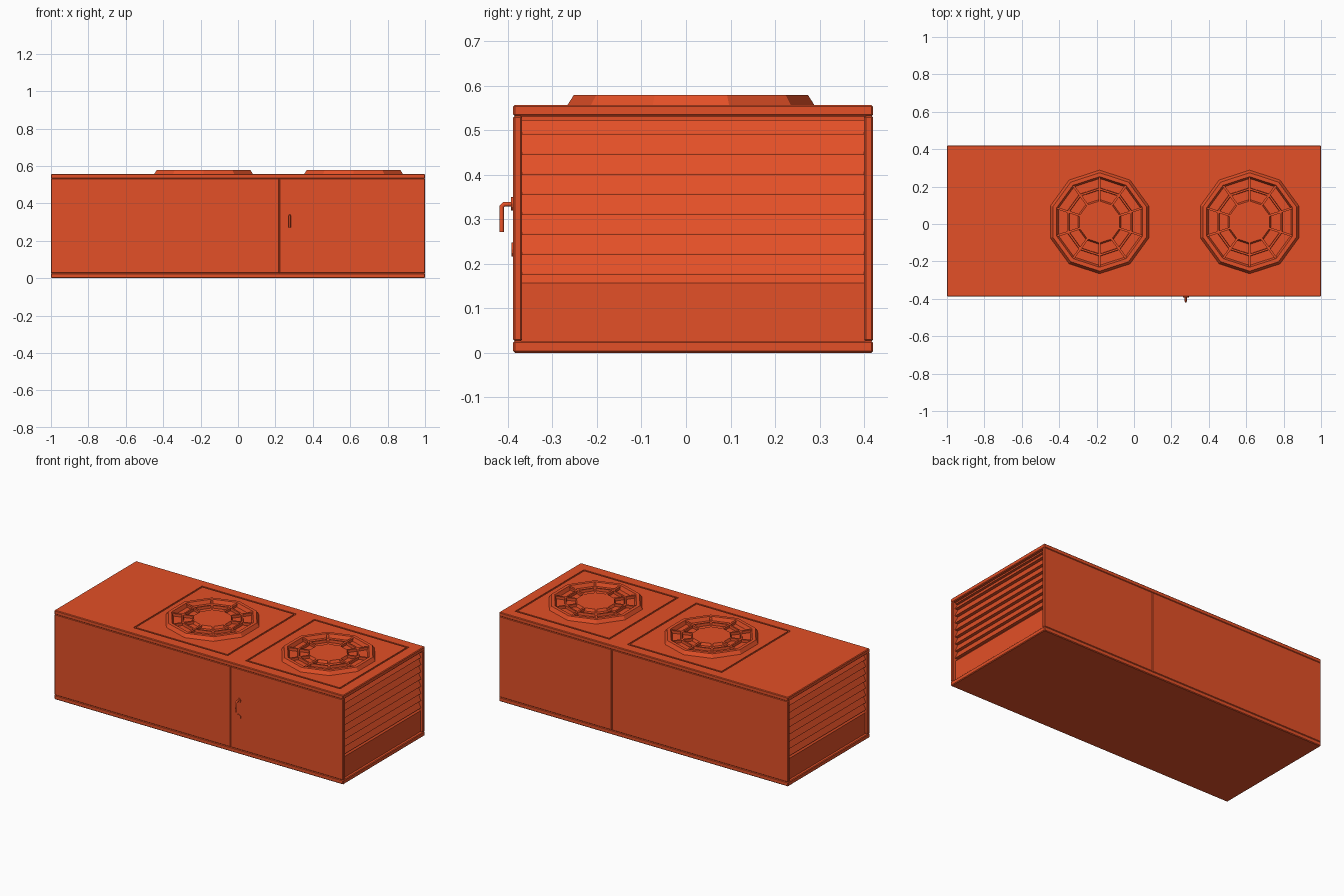
import bpy, bmesh, math
from mathutils import Vector

cube = bpy.data.objects.get("Cube")
if cube:
    bpy.data.objects.remove(cube, do_unlink=True)

# Single painted-metal colour
paint = bpy.data.materials.new("orange_paint")
paint.use_nodes = True
COLOUR = (0.77, 0.08, 0.02, 1)
paint.diffuse_color = COLOUR
paint.node_tree.nodes["Principled BSDF"].inputs["Base Color"].default_value = COLOUR

Y0, Y1 = -0.388, 0.42      # outer front and back of the cabinet
SKIN = 0.02                # panel thickness
SEAM = 0.22                # x of the joint between side panels
TOP = 0.557                # roof height


def finish(name, bm):
    bmesh.ops.recalc_face_normals(bm, faces=bm.faces)
    mesh = bpy.data.meshes.new(name)
    bm.to_mesh(mesh)
    bm.free()
    mesh.materials.append(paint)
    ob = bpy.data.objects.new(name, mesh)
    bpy.context.collection.objects.link(ob)
    return ob


def box(name, lo, hi, bevel=0):
    bm = bmesh.new()
    bmesh.ops.create_cube(bm, size=1)
    lo, hi = Vector(lo), Vector(hi)
    for v in bm.verts:
        v.co = (lo + hi) / 2 + v.co * (hi - lo)
    if bevel:
        bmesh.ops.bevel(bm, geom=bm.edges[:], offset=bevel, segments=1, affect='EDGES')
    return finish(name, bm)


def ring(name, profile, centre, sides=10, start=math.pi / 2, scale=(1, 1)):
    """Revolve a closed (radius, z) profile in flat facets."""
    bm = bmesh.new()
    loops = []
    for i in range(sides):
        a = start + math.tau * i / sides
        loops.append([bm.verts.new((centre[0] + r * math.cos(a) * scale[0],
                                    centre[1] + r * math.sin(a) * scale[1], z))
                      for r, z in profile])
    n = len(profile)
    for i in range(sides):
        a, b = loops[i], loops[(i + 1) % sides]
        for j in range(n):
            k = (j + 1) % n
            bm.faces.new((a[j], a[k], b[k], b[j]))
    return finish(name, bm)


def prism(name, profile, y0, y1):
    """Extrude an (x, z) profile along y."""
    bm = bmesh.new()
    face = bm.faces.new([bm.verts.new((x, y0, z)) for x, z in profile])
    out = bmesh.ops.extrude_face_region(bm, geom=[face])
    moved = [g for g in out["geom"] if isinstance(g, bmesh.types.BMVert)]
    bmesh.ops.translate(bm, verts=moved, vec=(0, y1 - y0, 0))
    return finish(name, bm)


# Cabinet: base tray, inner core, roof
box("base_tray", (-1, Y0, 0), (1, Y1, 0.027), 0.004)
box("core", (-0.96, Y0 + 0.015, 0.02), (0.96, Y1 - 0.015, 0.54))
roof = box("roof", (-1, Y0, 0.531), (1, Y1, TOP), 0.004)

# Front and back panels, two on each side
for side, y in (("front", Y0), ("back", Y1 - SKIN)):
    box(side + "_long_panel", (-1, y, 0.026), (SEAM, y + SKIN, 0.533), 0.004)
    box(side + "_short_panel", (SEAM, y, 0.026), (1, y + SKIN, 0.533), 0.004)

# Louvred ends
for side, s in (("left", 1), ("right", -1)):
    inner0, inner1 = Y0 + SKIN - 0.002, Y1 - SKIN + 0.002
    box(side + "_end_kick_panel", (s * 0.97 - 0.012, inner0, 0.02),
        (s * 0.97 + 0.012, inner1, 0.157))
    box(side + "_end_header", (s * 0.97 - 0.012, inner0, 0.522),
        (s * 0.97 + 0.012, inner1, 0.54))
    for i in range(8):
        z = 0.175 + 0.045 * i
        top = min(z + 0.045, 0.524)
        prism(f"{side}_louvre_{i + 1}",
              [(s * 0.95, top), (s * 0.965, top), (s * 0.985, z + 0.003),
               (s * 0.985, z), (s * 0.95, z)], inner0, inner1)
    prism(side + "_louvre_sill",
          [(s * 0.95, 0.15), (s * 0.95, 0.176), (s * 0.965, 0.176), (s * 0.982, 0.157),
           (s * 0.982, 0.15)], inner0, inner1)

# Fans with decagonal frame and spoked guard
GUARD = 0.573
for n, (fx, px) in enumerate(((-0.184, -0.172), (0.618, 0.605)), 1):
    centre = (fx, 0.011)
    # square groove pressed into the roof
    q = math.sqrt(2)
    cutter = ring("groove_cutter",
                  [(0.327 * q, TOP + 0.01), (0.327 * q, TOP - 0.005),
                   (0.317 * q, TOP - 0.005), (0.317 * q, TOP + 0.01)],
                  (px, 0.018), 4, math.pi / 4, (1, 1.04))
    cutter.hide_render = True
    mod = roof.modifiers.new("groove", 'BOOLEAN')
    mod.operation, mod.solver, mod.object = 'DIFFERENCE', 'EXACT', cutter
    bpy.context.view_layer.objects.active = roof
    bpy.ops.object.modifier_apply(modifier=mod.name)
    bpy.data.objects.remove(cutter, do_unlink=True)

    ring(f"fan_{n}_frame", [(0.277, TOP - 0.003), (0.277, TOP), (0.263, 0.579),
                            (0.242, 0.579), (0.232, TOP), (0.232, TOP - 0.003)], centre)
    ring(f"fan_{n}_guard_ring", [(0.184, TOP - 0.003), (0.182, GUARD),
                                 (0.172, GUARD), (0.170, TOP - 0.003)], centre)
    # solid hub
    bm = bmesh.new()
    bmesh.ops.create_cone(bm, cap_ends=True, segments=10, radius1=0.122,
                          radius2=0.112, depth=0.02)
    for v in bm.verts:
        a = math.pi / 2 + round((math.atan2(v.co.y, v.co.x) - math.pi / 2) / (math.pi / 5)) * math.pi / 5
        r = v.co.xy.length
        v.co = (centre[0] + r * math.cos(a), centre[1] + r * math.sin(a), GUARD - 0.01 + v.co.z)
    finish(f"fan_{n}_hub", bm)
    # ten spokes toward the corners
    for i in range(10):
        a = math.pi / 2 + i * math.pi / 5
        spoke = box(f"fan_{n}_spoke_{i + 1}", (0.105, -0.006, TOP - 0.003), (0.24, 0.006, GUARD))
        spoke.location = (*centre, 0)
        spoke.rotation_euler.z = a

# Door handle: backplate, bent lever and lock
HX = 0.277


def disc(name, z, radius, depth):
    bpy.ops.mesh.primitive_cylinder_add(vertices=12, radius=radius, depth=depth,
                                        location=(HX, Y0 - depth / 2 + 0.001, z),
                                        rotation=(math.pi / 2, 0, 0))
    ob = bpy.context.object
    ob.name = name
    ob.data.materials.append(paint)


disc("handle_backplate", 0.335, 0.015, 0.006)
disc("lock", 0.232, 0.016, 0.005)
curve = bpy.data.curves.new("door_handle", 'CURVE')
curve.dimensions = '3D'
curve.bevel_depth = 0.006
curve.bevel_resolution = 1
curve.use_fill_caps = True
path = [(Y0 + 0.005, 0.334), (-0.409, 0.334), (-0.414, 0.329), (-0.414, 0.272)]
spline = curve.splines.new('POLY')
spline.points.add(len(path) - 1)
for p, (y, z) in zip(spline.points, path):
    p.co = (HX, y, z, 1)
curve.materials.append(paint)
handle = bpy.data.objects.new("door_handle", curve)
bpy.context.collection.objects.link(handle)
